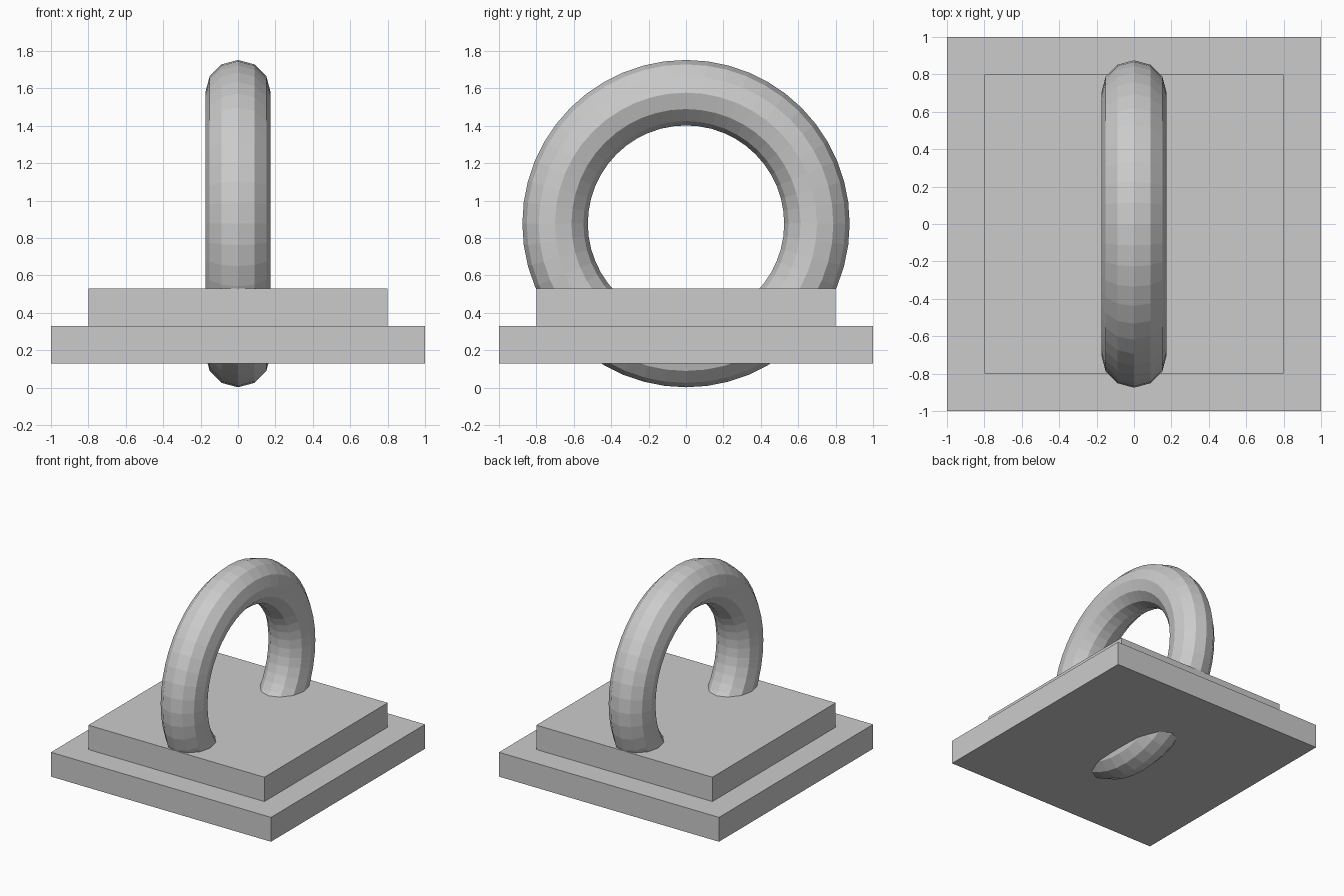
import bpy
from math import pi

if "Cube" in bpy.data.objects:
    bpy.data.objects.remove(bpy.data.objects["Cube"])


def plate(name, width, z_low, z_high):
    bpy.ops.mesh.primitive_cube_add(size=1, location=(0, 0, (z_low + z_high) / 2))
    ob = bpy.context.object
    ob.name = name
    ob.scale = (width, width, z_high - z_low)
    bpy.ops.object.transform_apply(location=False, rotation=False, scale=True)


# Stepped square base
plate("lower_plate", 2.0, 0.13, 0.33)
plate("upper_plate", 1.6, 0.33, 0.53)

# Upright ring passing through both plates
bpy.ops.mesh.primitive_torus_add(
    major_radius=0.70, minor_radius=0.175,
    major_segments=48, minor_segments=12,
    location=(0, 0, 0.877), rotation=(0, pi / 2, 0))
ring = bpy.context.object
ring.name = "ring"
bpy.ops.object.shade_flat()
